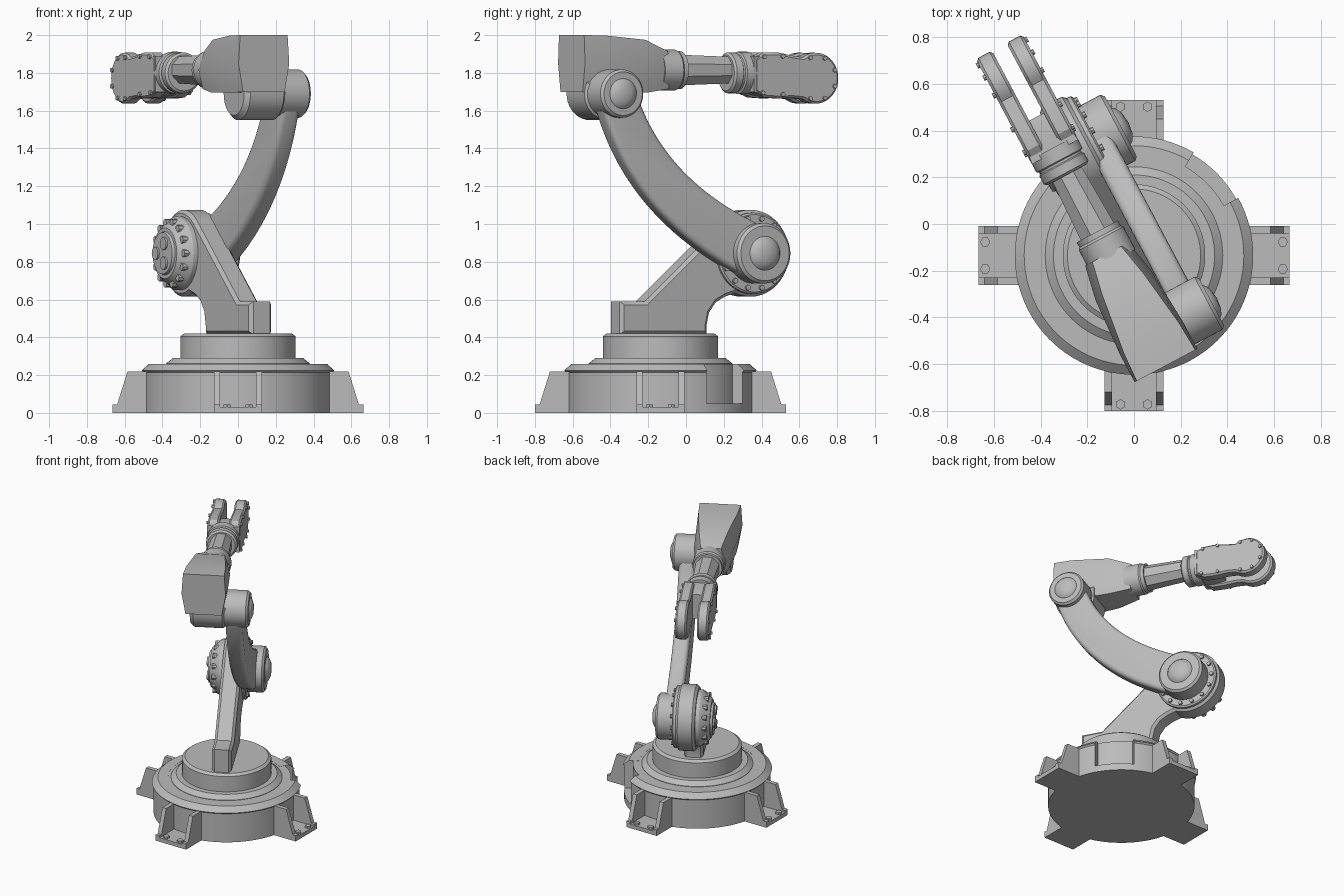
import bpy, bmesh
from math import sin, cos, radians, pi
from mathutils import Matrix, Vector

if "Cube" in bpy.data.objects:
    bpy.data.objects.remove(bpy.data.objects["Cube"])

grey = bpy.data.materials.new("machine_grey")
grey.use_nodes = True
tone = (0.5, 0.5, 0.5, 1)
grey.diffuse_color = tone
grey.node_tree.nodes["Principled BSDF"].inputs["Base Color"].default_value = tone

BASE = Matrix.Translation((0, -0.135, 0))
ARM = BASE @ Matrix.Rotation(radians(28), 4, 'Z')   # whole arm is turned on its turret
AXES = {'Z': Matrix(), 'X': Matrix.Rotation(pi / 2, 4, 'Y'), 'Y': Matrix.Rotation(-pi / 2, 4, 'X')}
SHOULDER = (0.515, 0.845)
ELBOW = (-0.33, 1.69)
WRIST_X, WRIST_Z = -0.09, 1.815


def finish(name, bm, frame):
    bmesh.ops.remove_doubles(bm, verts=bm.verts, dist=1e-5)
    bmesh.ops.recalc_face_normals(bm, faces=bm.faces)
    bm.transform(frame)
    mesh = bpy.data.meshes.new(name)
    bm.to_mesh(mesh)
    bm.free()
    mesh.materials.append(grey)
    ob = bpy.data.objects.new(name, mesh)
    bpy.context.collection.objects.link(ob)
    bpy.ops.object.select_all(action='DESELECT')
    ob.select_set(True)
    bpy.context.view_layer.objects.active = ob
    bpy.ops.object.shade_smooth_by_angle(angle=radians(30))
    return ob


def lathe(name, profile, axis='Z', centre=(0, 0, 0), frame=ARM, segs=48, start=0, sweep=360):
    """Turn (radius, height) points; a partial sweep takes a closed profile."""
    bm = bmesh.new()
    full = sweep == 360
    count = segs if full else segs + 1
    rings = []
    for i in range(count):
        a = radians(start + sweep * i / segs)
        rings.append([bm.verts.new((r * cos(a), r * sin(a), h)) for r, h in profile])
    n = len(profile)
    for i in range(segs):
        p, q = rings[i], rings[(i + 1) % count]
        for j in range(n - 1 if full else n):
            k = (j + 1) % n
            bm.faces.new((p[j], q[j], q[k], p[k]))
    if not full:
        bm.faces.new(rings[0])
        bm.faces.new(rings[-1])
    bmesh.ops.dissolve_degenerate(bm, dist=1e-5, edges=bm.edges)
    return finish(name, bm, frame @ Matrix.Translation(centre) @ AXES[axis])


def prism(name, outline, x0, x1, bevel=0, steps=1, frame=ARM):
    """Extrude a (y, z) outline from x0 to x1, with softened rims."""
    bm = bmesh.new()
    low = [bm.verts.new((x0, y, z)) for y, z in outline]
    high = [bm.verts.new((x1, y, z)) for y, z in outline]
    caps = [bm.faces.new(low), bm.faces.new(high)]
    for i in range(len(low)):
        j = (i + 1) % len(low)
        bm.faces.new((low[i], low[j], high[j], high[i]))
    bmesh.ops.recalc_face_normals(bm, faces=bm.faces)
    if bevel:
        rims = [e for f in caps for e in f.edges]
        bmesh.ops.bevel(bm, geom=rims, offset=bevel, segments=steps, profile=0.5,
                        affect='EDGES', clamp_overlap=True)
    return finish(name, bm, frame)


def loft(name, sections, xc):
    """Join six-sided sections (y, top, middle and bottom half widths, top z, bottom z)."""
    bm = bmesh.new()
    rings = []
    for y, t, m, b, zt, zb in sections:
        zm = (zt + zb) / 2
        pts = [(t, zt), (m, zm), (b, zb), (-b, zb), (-m, zm), (-t, zt)]
        rings.append([bm.verts.new((xc + x, y, z)) for x, z in pts])
    for p, q in zip(rings, rings[1:]):
        for i in range(6):
            j = (i + 1) % 6
            bm.faces.new((p[i], p[j], q[j], q[i]))
    bm.faces.new(rings[0])
    bm.faces.new(rings[-1])
    return finish(name, bm, ARM)


def studs(name, spots, r, depth, axis='X', frame=ARM, sides=8):
    bm = bmesh.new()
    for p in spots:
        bmesh.ops.create_cone(bm, cap_ends=True, segments=sides, radius1=r, radius2=r,
                              depth=depth, matrix=Matrix.Translation(p) @ AXES[axis])
    return finish(name, bm, frame)


def arc(centre, r, a0, a1, n):
    angles = [radians(a0 + (a1 - a0) * i / n) for i in range(n + 1)]
    return [(centre[0] + r * cos(a), centre[1] + r * sin(a)) for a in angles]


def bolt_circle(x, centre, r, n):
    return [(x, y, z) for y, z in arc(centre, r, 0, 360, n)[:-1]]


# Base drum with a cable bay cut in its rim
lathe("base_floor", [(0, 0), (0.5, 0), (0.5, 0.05), (0, 0.05)], frame=BASE, segs=96)
lathe("base_core", [(0, 0), (0.44, 0), (0.44, 0.259), (0, 0.259)], frame=BASE, segs=96)
lathe("base_rim", [(0.4, 0), (0.5, 0), (0.5, 0.215), (0.51, 0.225), (0.47, 0.26), (0.4, 0.26)],
      frame=BASE, segs=88, start=60, sweep=329)
lathe("turret", [(0, 0.25), (0.38, 0.25), (0.38, 0.262), (0.345, 0.29), (0.305, 0.29),
                 (0.305, 0.405), (0.285, 0.42), (0, 0.42)], frame=BASE, segs=96)

# Four bolted feet
cheek = [(0.45, 0), (0.665, 0), (0.665, 0.045), (0.64, 0.045), (0.585, 0.22), (0.45, 0.22)]
plate = [(0.45, 0), (0.665, 0), (0.665, 0.03), (0.45, 0.03)]
for k, side in enumerate(("back", "right", "front", "left")):
    turn = BASE @ Matrix.Rotation(k * pi / 2, 4, 'Z')
    prism(side + "_foot_plate", plate, -0.125, 0.125, frame=turn)
    for s in (-1, 1):
        prism(side + "_foot_cheek", cheek, s * 0.095, s * 0.127, frame=turn)
    studs(side + "_foot_bolts", [(s * 0.058, 0.637, 0.036) for s in (-1, 1)],
          0.022, 0.018, 'Z', turn, 6)

# Shoulder bracket rising from the turret
bracket = [(-0.27, 0.415), (0.25, 0.415), (0.25, 0.46), (0.265, 0.53), (0.305, 0.585), (0.36, 0.615)]
bracket += arc(SHOULDER, 0.23, -114, 131, 36) + [(-0.12, 0.59), (-0.27, 0.59)]
prism("shoulder_bracket", bracket, -0.07, 0.065, 0.018)

# Shoulder pivot, with flange and domed cap on the arm side
hub = (0, *SHOULDER)
lathe("shoulder_pivot", [(0, 0.05), (0.215, 0.05), (0.215, 0.08), (0.205, 0.088), (0.16, 0.088),
                         (0.16, 0.195), (0.145, 0.21), (0.09, 0.21), (0.078, 0.226),
                         (0.05, 0.24), (0, 0.247)], 'X', hub)
studs("shoulder_flange_bolts", bolt_circle(0.092, SHOULDER, 0.187, 14), 0.014, 0.02)

# Motor cover on the other side, with ribs around its taper
lathe("motor_cover", [(0, -0.05), (0.195, -0.05), (0.195, -0.095), (0.18, -0.12), (0.135, -0.165),
                      (0.115, -0.165), (0.11, -0.18), (0, -0.185)], 'X', hub)
studs("motor_cover_ribs", bolt_circle(-0.115, SHOULDER, 0.165, 14), 0.02, 0.06)
studs("motor_cover_lobes", bolt_circle(-0.186, SHOULDER, 0.06, 3), 0.034, 0.014, sides=16)

# Curved upper arm: a bowed band with round ends
p0, p1, p2 = Vector(SHOULDER), Vector((-0.16, 1.13)), Vector(ELBOW)
outer, inner = [], []
for i in range(25):
    t = i / 24
    c = p0 * (1 - t) ** 2 + p1 * 2 * t * (1 - t) + p2 * t * t
    d = ((p1 - p0) * (1 - t) + (p2 - p1) * t).normalized()
    side = Vector((-d.y, d.x)) * (0.145 - 0.035 * t)
    outer.append(c + side)
    inner.append(c - side)
prism("upper_arm", [tuple(p) for p in outer + inner[::-1]], 0.04, 0.155, 0.03, 4)
lathe("elbow_pivot", [(0, 0.03), (0.128, 0.03), (0.128, 0.185), (0.115, 0.2), (0.08, 0.2),
                      (0.068, 0.213), (0.04, 0.223), (0, 0.228)], 'X', (0, *ELBOW))

# Head housing hung on the elbow yoke
yoke = arc(ELBOW, 0.14, 180, 360, 20) + [(ELBOW[0] + 0.14, 1.76), (ELBOW[0] - 0.14, 1.76)]
prism("elbow_yoke", yoke, -0.2, 0.05, 0.025)
loft("head_housing", [(-0.48, 0.142, 0.152, 0.125, 2.0, 1.7),
                      (-0.35, 0.135, 0.152, 0.125, 1.998, 1.695),
                      (-0.09, 0.1, 0.135, 0.105, 1.975, 1.695),
                      (0.06, 0.07, 0.105, 0.08, 1.915, 1.715)], -0.1)

# Forearm: collar, eight-sided tube and wrist ring
tip = (WRIST_X, 0, WRIST_Z)
lathe("forearm_collar", [(0, 0.02), (0.108, 0.02), (0.108, 0.13), (0.1, 0.14), (0.1, 0.165),
                         (0, 0.165)], 'Y', tip)
lathe("forearm_tube", [(0, 0.14), (0.088, 0.14), (0.075, 0.47), (0, 0.47)], 'Y', tip,
      segs=8, start=22.5)
lathe("wrist_ring", [(0, 0.44), (0.095, 0.44), (0.108, 0.45), (0.108, 0.49), (0.1, 0.495),
                     (0.1, 0.505), (0.112, 0.51), (0.112, 0.57), (0, 0.57)], 'Y',
      (WRIST_X, 0, 1.8))

# Gripper: wedge palm and two bulbous fingers with bolted faces
loft("gripper_palm", [(0.55, 0.112, 0.112, 0.112, 1.89, 1.7), (0.63, 0.1, 0.1, 0.1, 1.89, 1.68),
                      (0.72, 0.035, 0.035, 0.035, 1.87, 1.69)], WRIST_X)
BULB = (0.925, 1.772)
finger = [(0.555, 1.7), (0.62, 1.67), (0.7, 1.665), (0.78, 1.668)]
finger += arc(BULB, 0.135, -125, 125, 24)
finger += [(0.78, 1.892), (0.7, 1.908), (0.61, 1.908), (0.555, 1.875)]
bolts = arc(BULB, 0.115, -110, 110, 5) + [(0.72, 1.888), (0.61, 1.885), (0.6, 1.695), (0.72, 1.686)]
for s, name in ((-1, "right"), (1, "left")):
    prism(name + "_finger", finger, WRIST_X + s * 0.035, WRIST_X + s * 0.113, 0.012)
    studs(name + "_finger_bolts", [(WRIST_X + s * 0.115, y, z) for y, z in bolts], 0.012, 0.016)
